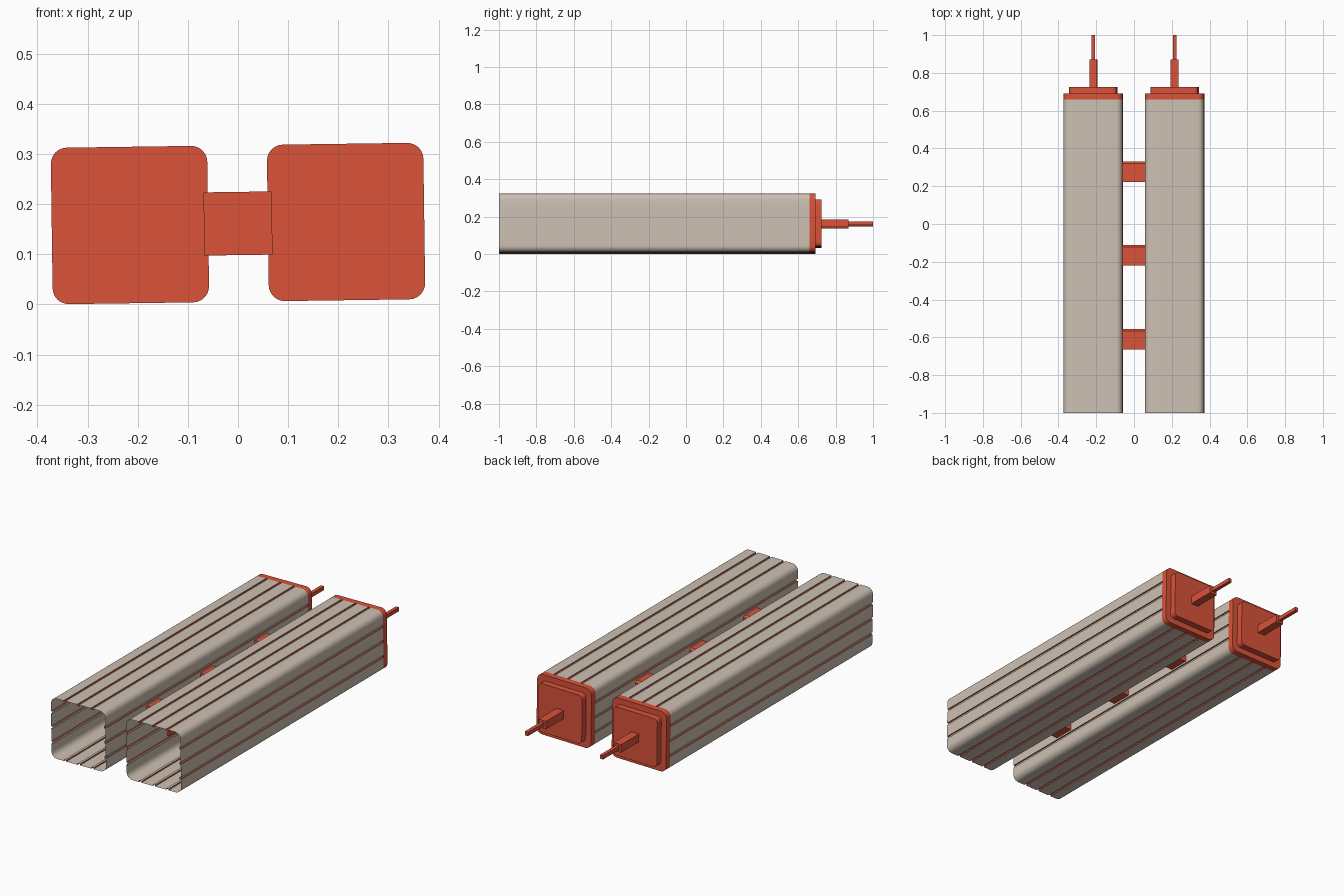
import bpy, bmesh, math
from mathutils import Matrix

if "Cube" in bpy.data.objects:
    bpy.data.objects.remove(bpy.data.objects["Cube"])

HALF = 0.156          # half width of a square tube
SPACING = 0.2155      # tube centre distance from x = 0
ROLL = Matrix.Translation((0, 0, 0.1615)) @ Matrix.Rotation(-0.014, 4, 'Y')


def material(name, rgb):
    m = bpy.data.materials.new(name)
    m.diffuse_color = (*rgb, 1)
    m.use_nodes = True
    m.node_tree.nodes["Principled BSDF"].inputs["Base Color"].default_value = m.diffuse_color
    return m


BEIGE = material("warm_beige", (0.61, 0.53, 0.45))
RED = material("brick_red", (0.70, 0.084, 0.042))


def finish(bm, name, mats):
    """Tilt the whole part slightly, as in the assembly, and link it."""
    bm.transform(ROLL)
    me = bpy.data.meshes.new(name)
    bm.to_mesh(me)
    bm.free()
    ob = bpy.data.objects.new(name, me)
    bpy.context.collection.objects.link(ob)
    for m in mats:
        me.materials.append(m)
    bpy.ops.object.select_all(action='DESELECT')
    ob.select_set(True)
    bpy.context.view_layer.objects.active = ob
    bpy.ops.object.shade_smooth_by_angle(angle=math.radians(30))
    return ob


def profile(half, radius, grooves=(), width=0.012, depth=0.007, seg=6):
    """Counter-clockwise rounded square; flag marks the start of a groove wall."""
    pts = []
    for k in range(4):
        a = k * math.pi / 2
        c, s = math.cos(a), math.sin(a)
        side = []
        for g in grooves:
            l, r = g - width / 2, g + width / 2
            side += [(half, l, 1), (half - depth, l, 0),
                     (half - depth, r, 1), (half, r, 0)]
        for i in range(seg + 1):
            t = i / seg * math.pi / 2
            side.append((half - radius + radius * math.cos(t),
                         half - radius + radius * math.sin(t), 0))
        pts += [(u * c - v * s, u * s + v * c, f) for u, v, f in side]
    return pts


def extrude(name, cx, pts, y0, y1, mats, capped):
    bm = bmesh.new()
    a = [bm.verts.new((cx + x, y0, z)) for x, z, f in pts]
    b = [bm.verts.new((cx + x, y1, z)) for x, z, f in pts]
    n = len(pts)
    for i in range(n):
        j = (i + 1) % n
        face = bm.faces.new((a[i], b[i], b[j], a[j]))
        if pts[i][2]:
            face.material_index = 1
    if capped:
        bm.faces.new(a)
        bm.faces.new(b[::-1])
    return finish(bm, name, mats)


def box(name, x0, x1, y0, y1, z0, z1, chamfer=0):
    bm = bmesh.new()
    bmesh.ops.create_cube(bm, size=1, matrix=Matrix.Translation(
        ((x0 + x1) / 2, (y0 + y1) / 2, (z0 + z1) / 2)) @ Matrix.Diagonal(
        (x1 - x0, y1 - y0, z1 - z0, 1)))
    if chamfer:
        edge = [e for e in bm.edges if all(
            v.co.y > y1 - 1e-4 and v.co.z > z1 - 1e-4 for v in e.verts)]
        bmesh.ops.bevel(bm, geom=edge, offset=chamfer, segments=1,
                        affect='EDGES')
    return finish(bm, name, [RED])


for side, sign in (("left", -1), ("right", 1)):
    cx = sign * SPACING
    # thin open tube with three grooves on every side
    extrude(f"{side}_tube", cx, profile(HALF, 0.032, (-0.078, 0, 0.078)),
            -1, 0.66, [BEIGE, RED], False)
    # end cap, raised plate and stepped pin
    extrude(f"{side}_end_cap", cx, profile(HALF, 0.032), 0.66, 0.692, [RED], True)
    extrude(f"{side}_cap_plate", cx, profile(0.126, 0.022), 0.69, 0.725, [RED], True)
    box(f"{side}_pin_base", cx - 0.021, cx + 0.021, 0.72, 0.87, -0.021, 0.021)
    box(f"{side}_pin_tip", cx - 0.009, cx + 0.009, 0.865, 1.0, -0.010, 0.010)

# connecting blocks between the tubes
for i, y in enumerate((-0.61, -0.166, 0.276)):
    box(f"connector_{i + 1}", -0.068, 0.068, y - 0.054, y + 0.054,
        -0.063, 0.063, 0.010)
